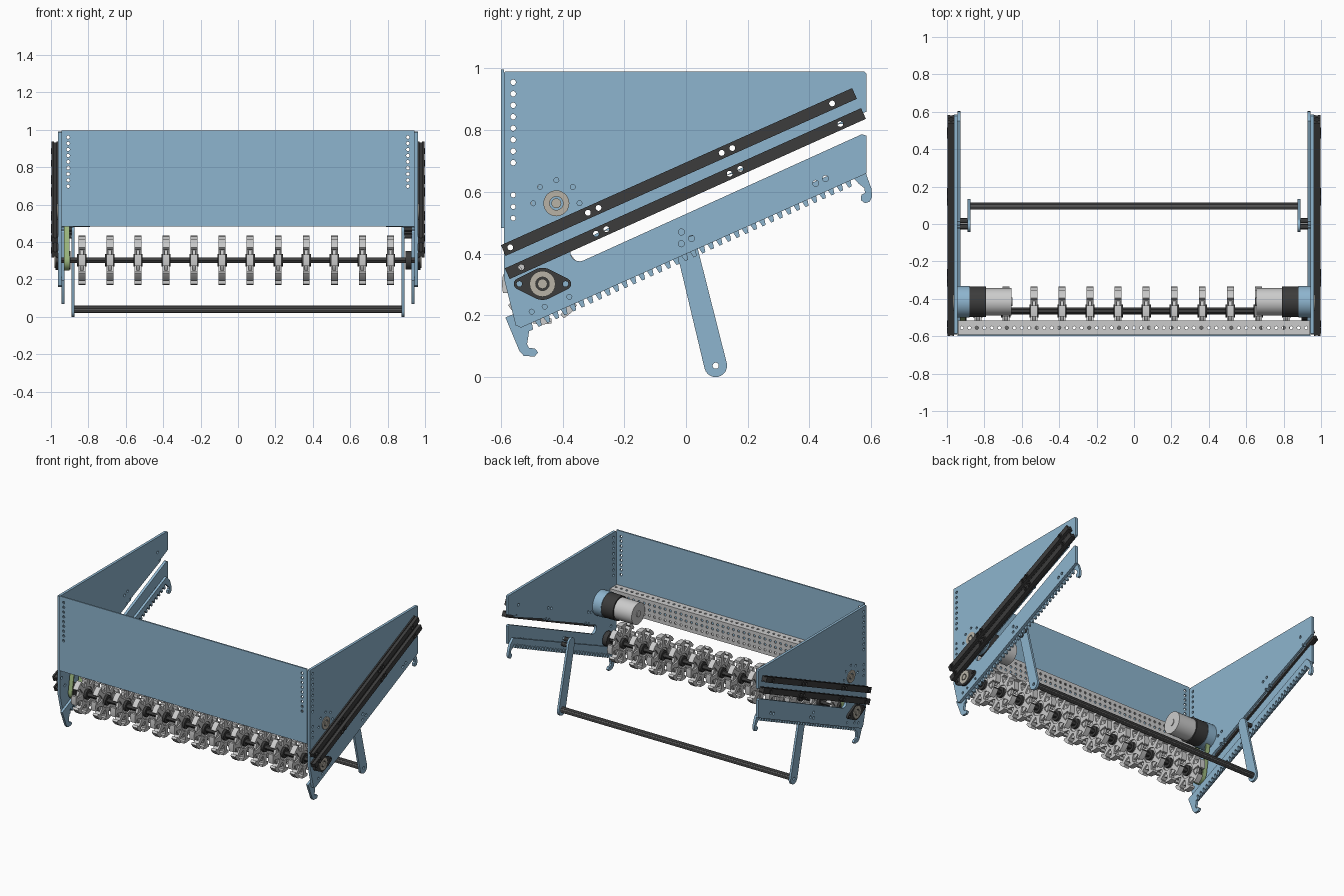
import bpy, bmesh
from math import sin, cos, pi, radians, atan2, hypot
from mathutils import Matrix

if "Cube" in bpy.data.objects:
    bpy.data.objects.remove(bpy.data.objects["Cube"])

TILT = radians(24.4)
# Extrusion axes: local (u, v, w) -> world
AXES = {
    'x': Matrix(((0, 0, 1, 0), (1, 0, 0, 0), (0, 1, 0, 0), (0, 0, 0, 1))),
    'y': Matrix(((1, 0, 0, 0), (0, 0, -1, 0), (0, 1, 0, 0), (0, 0, 0, 1))),
    'z': Matrix.Identity(4),
}


def material(name, rgb):
    m = bpy.data.materials.new(name)
    m.diffuse_color = (*rgb, 1)
    m.use_nodes = True
    m.node_tree.nodes["Principled BSDF"].inputs["Base Color"].default_value = m.diffuse_color
    return m


BLUE = material("blue_sheet", (0.27, 0.46, 0.62))
DARK = material("dark_metal", (0.045, 0.045, 0.045))
GREEN = material("green_belt", (0.35, 0.5, 0.22))
TAN = material("tan_plastic", (0.48, 0.45, 0.38))
STEEL = material("dark_steel", (0.16, 0.16, 0.16))


def arc(c, r, a0, a1, n):
    return [(c[0] + r * cos(a0 + (a1 - a0) * i / n), c[1] + r * sin(a0 + (a1 - a0) * i / n)) for i in range(n + 1)]


def circle(c, r, n=12):
    return arc(c, r, 0, 2 * pi, n)[:-1]


def capsule(p, q, rp, rq, n=12):
    a = atan2(q[1] - p[1], q[0] - p[0])
    return arc(q, rq, a - pi / 2, a + pi / 2, n) + arc(p, rp, a + pi / 2, a + 3 * pi / 2, n)


def box(u0, u1, v0, v1):
    return [(u0, v0), (u1, v0), (u1, v1), (u0, v1)]


def extrude(name, axis, lo, hi, outline, holes=(), mat=None):
    """Flat outline with holes, extruded from lo to hi along an axis."""
    cu = bpy.data.curves.new(name, 'CURVE')
    cu.dimensions, cu.fill_mode = '2D', 'BOTH'
    cu.extrude = abs(hi - lo) / 2
    for pts in [outline, *holes]:
        s = cu.splines.new('POLY')
        s.points.add(len(pts) - 1)
        for p, (u, v) in zip(s.points, pts):
            p.co = (u, v, 0, 1)
        s.use_cyclic_u = True
    tmp = bpy.data.objects.new(name + "_curve", cu)
    bpy.context.collection.objects.link(tmp)
    dg = bpy.context.evaluated_depsgraph_get()
    me = bpy.data.meshes.new_from_object(tmp.evaluated_get(dg))
    bpy.data.objects.remove(tmp)
    mid = (lo + hi) / 2 * (-1 if axis == 'y' else 1)
    me.transform(AXES[axis] @ Matrix.Translation((0, 0, mid)))
    bm = bmesh.new()
    bm.from_mesh(me)
    bmesh.ops.remove_doubles(bm, verts=bm.verts, dist=1e-5)
    bmesh.ops.recalc_face_normals(bm, faces=bm.faces)
    bm.to_mesh(me)
    bm.free()
    me.materials.clear()
    if mat:
        me.materials.append(mat)
    ob = bpy.data.objects.new(name, me)
    bpy.context.collection.objects.link(ob)
    return ob


SHAFT, MOTOR = (-0.465, 0.302), (-0.42, 0.563)
LEG_TOP, LEG_FOOT = (-0.008, 0.46), (0.096, 0.037)

# Side plate outline with the long open slot
slot_c = (-0.345, 0.405)
plate = ([(-0.59, 0.985), (-0.585, 0.99), (0.578, 0.99), (0.585, 0.983), (0.585, 0.86)]
         + arc(slot_c, 0.03, TILT + pi / 2, TILT + 3 * pi / 2, 10)
         + [(0.57, 0.787), (0.585, 0.782), (0.585, 0.66), (-0.535, 0.16), (-0.552, 0.168), (-0.59, 0.32)])

# Rails: end points and bolt distances along them
rails = {"upper": ((-0.592, 0.41), (0.546, 0.919), (0.025, 0.3, 0.338, 0.775, 0.813, 1.167)),
         "lower": ((-0.579, 0.335), (0.575, 0.854), (0.05, 0.315, 0.352, 0.79, 0.828, 1.183))}


def on_rail(p, q, d):
    L = hypot(q[0] - p[0], q[1] - p[1])
    return (p[0] + (q[0] - p[0]) * d / L, p[1] + (q[1] - p[1]) * d / L)


def bar(p, q, h):
    a = atan2(q[1] - p[1], q[0] - p[0])
    n = (-sin(a) * h, cos(a) * h)
    return [(p[0] - n[0], p[1] - n[1]), (q[0] - n[0], q[1] - n[1]), (q[0] + n[0], q[1] + n[1]), (p[0] + n[0], p[1] + n[1])]


bolts = [on_rail(p, q, d) for p, q, ds in rails.values() for d in ds]
mounts = [(-0.015, 0.47), (-0.015, 0.432), (0.018, 0.449)]
plate_holes = [circle(b, 0.0095) for b in bolts]
plate_holes += [circle((-0.56, 0.955 - 0.0372 * i), 0.009) for i in range(8)]
plate_holes += [circle((-0.56, z), 0.008) for z in (0.515, 0.552, 0.59)]
plate_holes += [circle((MOTOR[0] + 0.075 * cos(k * pi / 4), MOTOR[1] + 0.075 * sin(k * pi / 4)), 0.008)
                for k in range(8) if k not in (5, 6, 7)]
plate_holes += [circle(c, 0.01) for c in [(0.42, 0.628), (0.452, 0.643), *mounts]]
plate_holes += [circle(c, 0.008) for c in ((-0.5, 0.212), (-0.458, 0.228), (-0.378, 0.26))]

# Toothed rack outline with a hook at each end
comb = [(-0.585, 0.193), (-0.54, 0.085), (-0.525, 0.068), (-0.49, 0.067), (-0.479, 0.08), (-0.49, 0.093),
        (-0.508, 0.094), (-0.515, 0.106), (-0.508, 0.15)]
A, B, TEETH = (-0.505, 0.15), (0.555, 0.626), 38
nx, nz = -sin(TILT) * 0.026, cos(TILT) * 0.026
for i in range(TEETH):
    for f, up in ((0.0, 0), (0.35, 0), (0.55, 1), (0.85, 1)):
        t = (i + f) / TEETH
        comb.append((A[0] + (B[0] - A[0]) * t + nx * up, A[1] + (B[1] - A[1]) * t + nz * up))
comb += [(0.558, 0.628), (0.578, 0.612), (0.58, 0.597), (0.568, 0.59), (0.567, 0.573), (0.58, 0.563), (0.595, 0.568),
         (0.603, 0.585), (0.601, 0.61), (0.583, 0.66), (0.55, 0.692), (-0.55, 0.208)]

lozenge = (arc(SHAFT, 0.052, radians(60), radians(120), 6) + arc((SHAFT[0] - 0.075, SHAFT[1]), 0.018, radians(120), radians(240), 6)
           + arc(SHAFT, 0.052, radians(240), radians(300), 6) + arc((SHAFT[0] + 0.075, SHAFT[1]), 0.018, radians(-60), radians(60), 6))
ears = [circle((SHAFT[0] + e, SHAFT[1]), 0.009) for e in (-0.075, 0.075)]

for s, side in ((-1, "left"), (1, "right")):
    def part(name, lo, hi, outline, holes=(), mat=None):
        return extrude(f"{side}_{name}", 'x', *sorted((s * lo, s * hi)), outline, holes, mat)

    part("side_plate", 0.944, 0.962, plate, plate_holes, BLUE)
    part("toothed_rack", 0.928, 0.944, comb, [circle(c, 0.01) for c in mounts], BLUE)
    # Slide rails: two wide faces around a narrow core
    for key, (p, q, ds) in rails.items():
        hs = [circle(on_rail(p, q, d), 0.0095) for d in ds]
        for lbl, lo, hi, h in (("inner", 0.962, 0.971, 0.019), ("core", 0.971, 0.985, 0.013), ("outer", 0.985, 0.996, 0.019)):
            part(f"{key}_rail_{lbl}", lo, hi, bar(p, q, h), hs, DARK)
    for b in bolts:
        part("rail_bolt", 0.996, 1.0, circle(b, 0.017, 16), [circle(b, 0.0095)], DARK)
    # Leg and its spacers
    part("leg", 0.875, 0.89, capsule(LEG_TOP, LEG_FOOT, 0.034, 0.037), [circle(LEG_FOOT, 0.01)], BLUE)
    for c in mounts:
        part("leg_spacer", 0.89, 0.93, circle(c, 0.014), [circle(c, 0.01)], DARK)
    # Roller bearing
    part("bearing_flange", 0.962, 0.975, lozenge, ears, DARK)
    part("bearing_cap", 0.975, 0.98, circle(SHAFT, 0.042, 24), [circle(SHAFT, 0.022, 16)], TAN)
    part("bearing_core", 0.962, 0.981, circle(SHAFT, 0.016, 16), mat=TAN)
    part("bearing_collar", 0.895, 0.928, circle(SHAFT, 0.05, 20), mat=DARK)
    # Motor
    part("motor_cap", 0.962, 0.967, circle(MOTOR, 0.042, 24), [circle(MOTOR, 0.022, 16)], TAN)
    part("motor_hub", 0.962, 0.968, circle(MOTOR, 0.016, 16), mat=TAN)
    mc = (MOTOR[0] + 0.004, MOTOR[1])
    part("motor_mount", 0.88, 0.944, circle(mc, 0.085, 32), mat=BLUE)
    part("motor_gearbox", 0.79, 0.88, circle(mc, 0.082, 32), mat=DARK)
    part("motor_body", 0.655, 0.79, circle(mc, 0.073, 32))
    part("motor_boss", 0.65, 0.655, circle(mc, 0.022, 16))

# Drive belt on the left side
extrude("drive_belt", 'x', -0.93, -0.9, capsule(SHAFT, MOTOR, 0.055, 0.055),
        [capsule(SHAFT, MOTOR, 0.047, 0.047)], GREEN)

# Front panel
extrude("front_panel", 'y', -0.6, -0.59, box(-0.944, 0.944, 0.483, 0.997),
        [circle((s * 0.908, 0.96 - 0.0328 * i), 0.009) for s in (-1, 1) for i in range(9)], BLUE)

# Perforated channel behind the panel
xs = [-0.92 + 0.04 * i for i in range(47)]
flange_holes = [circle((x, -0.555), 0.009, 8) for x in xs]
for lbl, z in (("bottom", 0.485), ("top", 0.615)):
    extrude(f"channel_{lbl}", 'z', z, z + 0.007, box(-0.94, 0.94, -0.59, -0.515), flange_holes)
extrude("channel_web", 'y', -0.522, -0.515, box(-0.94, 0.94, 0.485, 0.622),
        [circle((x, z), 0.009, 8) for x in xs for z in (0.516, 0.5535, 0.591)])

# Roller shaft and paddle wheels
extrude("roller_shaft", 'x', -0.96, 0.96, circle(SHAFT, 0.018, 6), mat=DARK)
star = []
for k in range(8):
    a = k * pi / 4
    for r, t in ((0.06, -0.02), (0.085, -0.014), (0.11, -0.012), (0.112, -0.03), (0.128, -0.03), (0.132, 0),
                 (0.128, 0.03), (0.112, 0.03), (0.11, 0.012), (0.085, 0.014), (0.06, 0.02)):
        star.append((SHAFT[0] + r * cos(a) - t * sin(a), SHAFT[1] + r * sin(a) + t * cos(a)))
masters = [extrude("paddle_wheel", 'x', -0.0185, 0.0185, star, [circle(SHAFT, 0.05, 24)]),
           extrude("wheel_disc", 'x', -0.009, 0.009, circle(SHAFT, 0.092, 24), [circle(SHAFT, 0.018, 12)]),
           extrude("wheel_hub", 'x', -0.025, 0.025, circle(SHAFT, 0.034, 16), mat=DARK)]
for m in masters:
    for i in range(12):
        ob = m if i == 0 else m.copy()
        if i:
            bpy.context.collection.objects.link(ob)
        ob.location.x = -0.835 + 0.15 * i

# Fluted cross bar between the legs
flutes = [(LEG_FOOT[0] + r * cos(a), LEG_FOOT[1] + 0.003 + r * sin(a)) for k in range(12)
          for r, a in ((0.02, k * pi / 6 - 0.15), (0.02, k * pi / 6 + 0.15), (0.016, k * pi / 6 + 0.22), (0.016, k * pi / 6 + 0.3))]
extrude("cross_bar", 'x', -0.875, 0.875, flutes, [circle(LEG_FOOT, 0.01)], STEEL)

# Smooth round surfaces, sharp edges kept
bpy.ops.object.select_all(action='SELECT')
bpy.context.view_layer.objects.active = masters[0]
bpy.ops.object.shade_smooth_by_angle(angle=radians(30))
